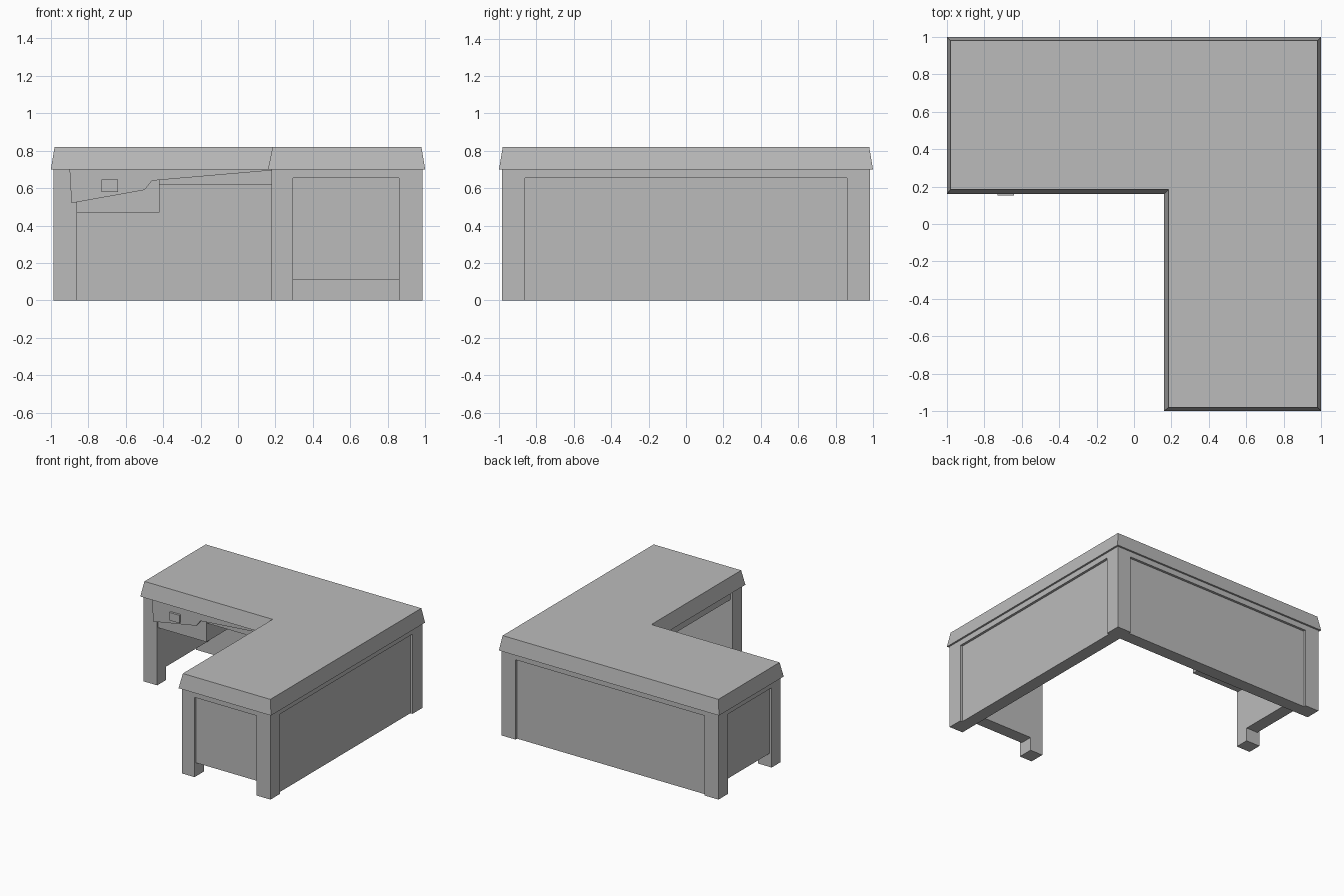
import bpy, bmesh
from mathutils import Vector

cube = bpy.data.objects.get("Cube")
if cube:
    bpy.data.objects.remove(cube, do_unlink=True)

grey = bpy.data.materials.new("desk grey")
grey.use_nodes = True
GREY = (0.5, 0.5, 0.5, 1)
grey.diffuse_color = GREY
grey.node_tree.nodes["Principled BSDF"].inputs["Base Color"].default_value = GREY


def finish(name, bm):
    bmesh.ops.recalc_face_normals(bm, faces=bm.faces)
    mesh = bpy.data.meshes.new(name)
    bm.to_mesh(mesh)
    bm.free()
    mesh.materials.append(grey)
    obj = bpy.data.objects.new(name, mesh)
    bpy.context.collection.objects.link(obj)
    return obj


def loft(name, lower, upper):
    """Solid between two matching outlines."""
    bm = bmesh.new()
    a = [bm.verts.new(p) for p in lower]
    b = [bm.verts.new(p) for p in upper]
    bm.faces.new(a)
    bm.faces.new(b)
    for i in range(len(a)):
        j = (i + 1) % len(a)
        bm.faces.new((a[i], a[j], b[j], b[i]))
    return finish(name, bm)


def box(name, x, y, z):
    ring = [(x[0], y[0]), (x[1], y[0]), (x[1], y[1]), (x[0], y[1])]
    return loft(name, [(*p, z[0]) for p in ring], [(*p, z[1]) for p in ring])


def ell(edge, inner, z):
    """L-shaped outline at height z."""
    e, i = edge, inner
    return [(-e, i, z), (i, i, z), (i, -e, z), (e, -e, z), (e, e, z), (-e, e, z)]


OUT, POST, RIM = 0.985, 0.86, 0.70     # outer face, inner face of posts, underside of top
INNER, LEG = 0.18, 0.295               # open side of each arm
PANEL = 0.965                          # recessed panel face
RAIL = 0.655

# Worktop with sloping edges
loft("worktop", ell(1.0, 0.16, RIM), ell(0.98, 0.185, 0.82))

# Corner posts
box("outer_corner_post", (POST, OUT), (POST, OUT), (0, RIM))

# Each arm is the other one mirrored across the diagonal of the L
for side, flip in (("front", False), ("left", True)):
    def part(name, x, y, z):
        if flip:
            x, y = y, x
        box(side + "_" + name, x, y, z)

    part("inner_leg", (INNER, LEG), (-OUT, -POST), (0, RIM))
    part("outer_post", (POST, OUT), (-OUT, -POST), (0, RIM))
    part("end_panel", (LEG, POST), (-PANEL, -POST), (0.11, RAIL))
    part("end_rail", (LEG, POST), (-OUT, -POST), (RAIL, RIM))
    part("long_panel", (POST, PANEL), (-POST, POST), (0, RAIL))
    part("long_rail", (POST, OUT), (-POST, POST), (RAIL, RIM))
    part("inner_rail", (INNER + 0.02, LEG), (-POST, INNER + 0.02), (0.62, RIM))

# Drawer hung under the left arm, with its sloping apron and knob
box("drawer", (-0.87, -0.42), (0.19, POST), (0.47, RIM))
apron = [(-0.9, RIM), (-0.89, 0.52), (-0.5, 0.59), (-0.46, 0.64), (0.18, 0.695), (0.18, RIM)]
loft("apron", [(x, 0.17, z) for x, z in apron], [(x, 0.2, z) for x, z in apron])
box("drawer_knob", (-0.73, -0.64), (0.152, 0.18), (0.58, 0.645))
